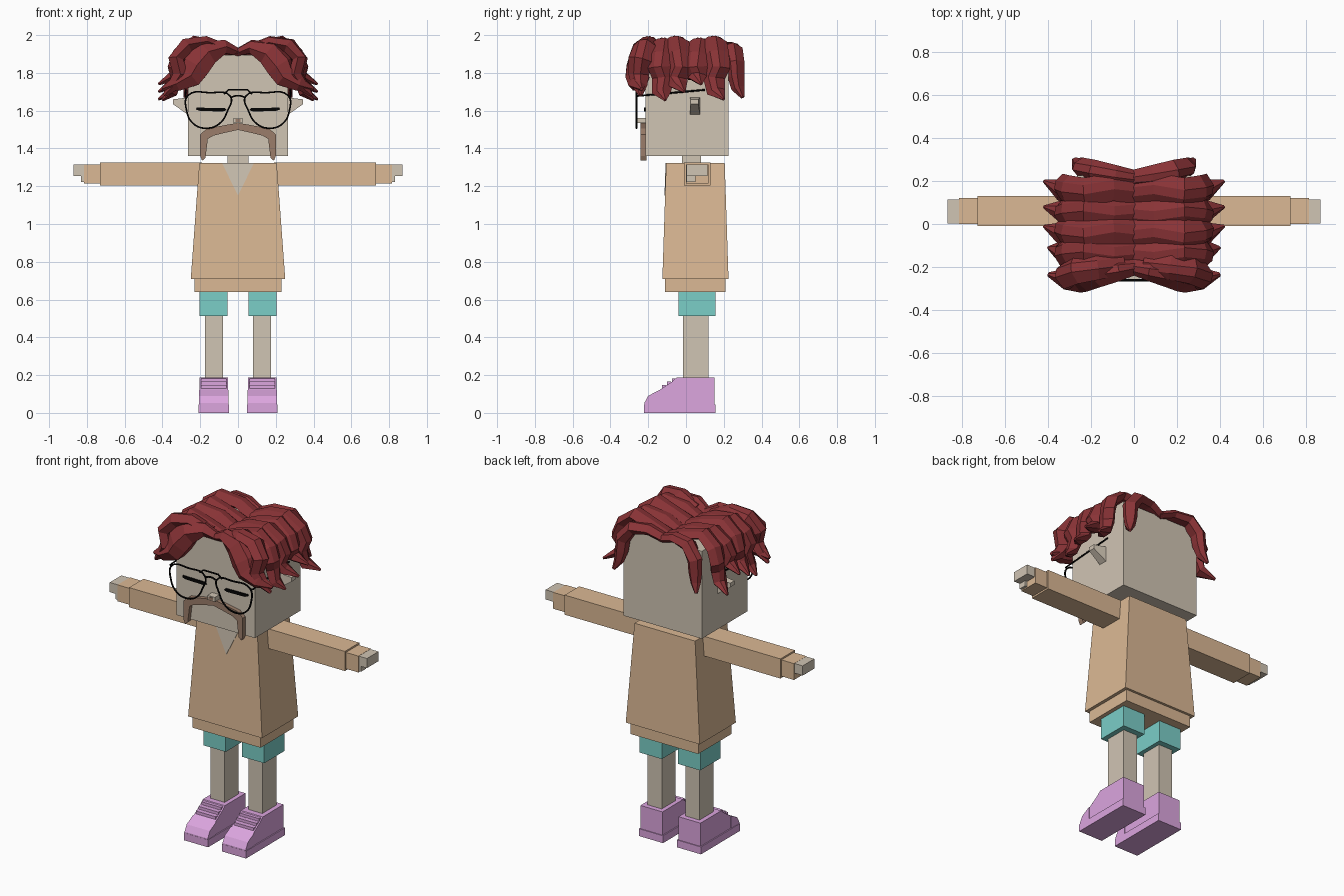
import bpy, bmesh
from mathutils import Vector

if "Cube" in bpy.data.objects:
    bpy.data.objects.remove(bpy.data.objects["Cube"])


def material(name, rgb):
    m = bpy.data.materials.new(name)
    m.use_nodes = True
    linear = [(c / 255) ** 2.2 for c in rgb] + [1]
    m.diffuse_color = linear
    m.node_tree.nodes["Principled BSDF"].inputs["Base Color"].default_value = linear
    return m


SKIN = material("pale skin", (207, 195, 178))
SHIRT = material("tan shirt", (218, 183, 147))
SHORTS = material("teal shorts", (122, 205, 198))
SHOE = material("pink shoe", (219, 164, 222))
HAIR = material("dark red hair", (136, 54, 57))
TACHE = material("brown moustache", (154, 125, 106))
BLACK = material("black", (12, 12, 12))


def finish(name, bm, mat):
    bmesh.ops.recalc_face_normals(bm, faces=bm.faces)
    me = bpy.data.meshes.new(name)
    bm.to_mesh(me)
    bm.free()
    me.materials.append(mat)
    ob = bpy.data.objects.new(name, me)
    bpy.context.collection.objects.link(ob)
    return ob


def loft(name, rings, mat):
    """Skin a list of equal-sized rings and cap both ends."""
    bm = bmesh.new()
    rows = [[bm.verts.new(p) for p in ring] for ring in rings]
    n = len(rows[0])
    for a, b in zip(rows, rows[1:]):
        for i in range(n):
            j = (i + 1) % n
            bm.faces.new((a[i], a[j], b[j], b[i]))
    bm.faces.new(rows[0])
    bm.faces.new(rows[-1])
    return finish(name, bm, mat)


def rect(x0, x1, y0, y1, z):
    return [(x0, y0, z), (x1, y0, z), (x1, y1, z), (x0, y1, z)]


def box(name, x, y, z, mat):
    return loft(name, [rect(*x, *y, z[0]), rect(*x, *y, z[1])], mat)


def flip(x, s):
    return sorted((x[0] * s, x[1] * s))


def front_plate(name, outline, y0, y1, mat):
    return loft(name, [[(x, y, z) for x, z in outline] for y in (y0, y1)], mat)


def wire(name, points, mat, cyclic=False, smooth=False, radius=.005):
    cu = bpy.data.curves.new(name, "CURVE")
    cu.dimensions = "3D"
    cu.bevel_depth = radius
    cu.bevel_resolution = 1
    cu.resolution_u = 5
    cu.use_fill_caps = True
    sp = cu.splines.new("BEZIER")
    sp.bezier_points.add(len(points) - 1)
    for bp, p in zip(sp.bezier_points, points):
        bp.co = p
        bp.handle_left_type = bp.handle_right_type = "AUTO" if smooth else "VECTOR"
    sp.use_cyclic_u = cyclic
    cu.materials.append(mat)
    ob = bpy.data.objects.new(name, cu)
    bpy.context.collection.objects.link(ob)
    return ob


def lock(name, path, s):
    """Faceted hair lock: path of (x, y, z, width, thickness)."""
    pts = [Vector((p[0] * s, p[1], p[2])) for p in path]
    rings = []
    for i, c in enumerate(pts):
        t = pts[min(i + 1, len(pts) - 1)] - pts[max(i - 1, 0)]
        n = Vector((-t.z, 0, t.x)).normalized() * s
        side = n.cross(t).normalized()
        w, h = path[i][3] / 2, path[i][4] / 2
        rings.append([c + side * w * a + n * h * b for a, b in
                      ((-1, -.1), (-.5, .8), (.15, 1), (1, .1), (.5, -.8), (-.5, -.8))])
    return loft(name, rings, HAIR)


# Head and face
box("head", (-.265, .265), (-.215, .225), (1.36, 1.895), SKIN)
box("neck", (-.055, .055), (-.02, .08), (1.30, 1.37), SKIN)
box("nose", (-.025, .025), (-.26, -.21), (1.535, 1.562), SKIN)
box("nose_tip", (-.014, .014), (-.263, -.259), (1.541, 1.556), TACHE)
half = [(.06, 1.525), (.165, 1.505), (.2, 1.475), (.2, 1.36), (.19, 1.335),
        (.172, 1.35), (.16, 1.45), (.13, 1.468), (.06, 1.485)]
front_plate("moustache", [(0, 1.535)] + half + [(0, 1.498)] +
            [(-x, z) for x, z in reversed(half)], -.24, -.21, TACHE)

# Torso
loft("shirt", [rect(-.25, .25, -.125, .225, .71), rect(-.205, .205, -.105, .205, 1.322)], SHIRT)
box("shirt_hem", (-.23, .23), (-.11, .21), (.64, .715), SHIRT)
loft("neckline", [[(-.085, y0, 1.324), (.085, y0, 1.324), (0, y1, 1.15)]
                  for y0, y1 in ((-.108, -.114), (-.1, -.106))], SKIN)

# Hair side locks: (y, tip y, tip x, tip height, lift)
SIDE_LOCKS = [(-.13, -.11, .40, 1.655, -.01), (-.04, -.01, .42, 1.70, 0),
              (.06, .08, .42, 1.74, -.01), (.16, .2, .42, 1.66, 0)]

for s, tag in ((1, "left"), (-1, "right")):
    # Arms
    box(tag + "_sleeve", flip((.19, .73), s), (-.01, .13), (1.205, 1.325), SHIRT)
    box(tag + "_cuff", flip((.72, .815), s), (0, .12), (1.215, 1.315), SHIRT)
    box(tag + "_hand", flip((.79, .87), s), (.003, .115), (1.255, 1.314), SKIN)
    box(tag + "_thumb", flip((.79, .83), s), (.003, .05), (1.222, 1.26), SKIN)

    # Legs
    box(tag + "_leg", flip((.08, .175), s), (-.015, .12), (.15, .53), SKIN)
    box(tag + "_shorts", flip((.055, .205), s), (-.04, .155), (.512, .66), SHORTS)

    # Shoes
    box(tag + "_sole", flip((.047, .21), s), (-.222, .155), (0, .045), SHOE)
    profile = [(.15, .03), (.15, .187), (-.05, .187), (-.075, .165), (-.15, .115),
               (-.2, .085), (-.217, .05), (-.217, .03)]
    loft(tag + "_shoe", [[(x * s, y, z) for y, z in profile] for x in (.054, .203)], SHOE)
    cap = [(-.14, .03), (-.14, .122), (-.2, .09), (-.221, .052), (-.221, .03)]
    loft(tag + "_toe_cap", [[(x * s, y, z) for y, z in cap] for x in (.05, .207)], SHOE)
    for i in range(3):
        y, z = -.12 + i * .027, .14 + i * .018
        box(tag + "_lace", flip((.062, .195), s), (y - .008, y + .014), (z - .02, z + .007), SHOE)

    # Ears
    loft(tag + "_ear", [[(s * x, y0, z0), (s * x, y1, z0), (s * x, y1, z1), (s * x, y0, z1)]
                        for x, y0, y1, z0, z1 in ((.26, .02, .075, 1.575, 1.67),
                                                  (.345, .025, .065, 1.635, 1.66))], SKIN)

    # Closed eyes
    eye = [(.06, 1.603), (.08, 1.596), (.2, 1.598), (.222, 1.606), (.22, 1.616), (.07, 1.614)]
    front_plate(tag + "_eye", [(x * s, z) for x, z in eye], -.222, -.214, BLACK)

    # Glasses
    rim = [(.04, 1.675), (.15, 1.695), (.265, 1.68), (.272, 1.6), (.235, 1.53),
           (.17, 1.507), (.1, 1.53), (.055, 1.6)]
    wire(tag + "_rim", [(x * s, -.262, z) for x, z in rim], BLACK, True, True)
    wire(tag + "_temple", [(.268 * s, -.262, 1.675), (.28 * s, -.255, 1.678),
                           (.276 * s, .1, 1.71)], BLACK)

    # Hair over the sides
    for i, (y, ty, tx, tz, up) in enumerate(SIDE_LOCKS):
        bend = .012 if i % 2 else -.01
        lock(tag + "_side_lock", [
            (-.01, y, 1.895 + up, .13, .05), (.1, y + bend, 1.94 + up, .13, .06),
            (.23, y - bend, 1.965 + up, .135, .065), (.31, y, 1.9 + up, .135, .075),
            (.335, y + bend, 1.83, .125, .075), (.32, y - bend, 1.775, .12, .075),
            (.345, y, tz + .04, .1, .06), (tx, ty, tz, .015, .015)], s)

    # Fringe curling down the forehead
    lock(tag + "_fringe", [
        (-.01, -.2, 1.905, .07, .04), (.07, -.215, 1.935, .1, .08),
        (.16, -.235, 1.90, .12, .15), (.215, -.25, 1.83, .13, .16),
        (.245, -.255, 1.78, .13, .14), (.32, -.255, 1.74, .1, .09),
        (.40, -.235, 1.715, .02, .02)], s)
    lock(tag + "_outer_fringe", [
        (.05, -.185, 1.92, .1, .05), (.17, -.2, 1.965, .12, .06),
        (.27, -.215, 1.94, .13, .09), (.325, -.24, 1.87, .13, .09),
        (.3, -.25, 1.79, .11, .09), (.34, -.245, 1.73, .08, .07),
        (.39, -.24, 1.68, .02, .02)], s)

    # Hair hanging at the back corners
    lock(tag + "_back_lock", [
        (-.01, .21, 1.9, .08, .05), (.09, .225, 1.935, .1, .06),
        (.19, .245, 1.925, .11, .08), (.245, .26, 1.85, .1, .09),
        (.25, .265, 1.78, .09, .08), (.26, .275, 1.72, .07, .06),
        (.28, .3, 1.67, .02, .02)], s)

# Glasses bridges
wire("upper_bridge", [(-.075, -.262, 1.688), (-.05, -.262, 1.71), (.05, -.262, 1.71),
                      (.075, -.262, 1.688)], BLACK)
wire("lower_bridge", [(-.04, -.262, 1.67), (0, -.262, 1.68), (.04, -.262, 1.67)], BLACK, smooth=True)
